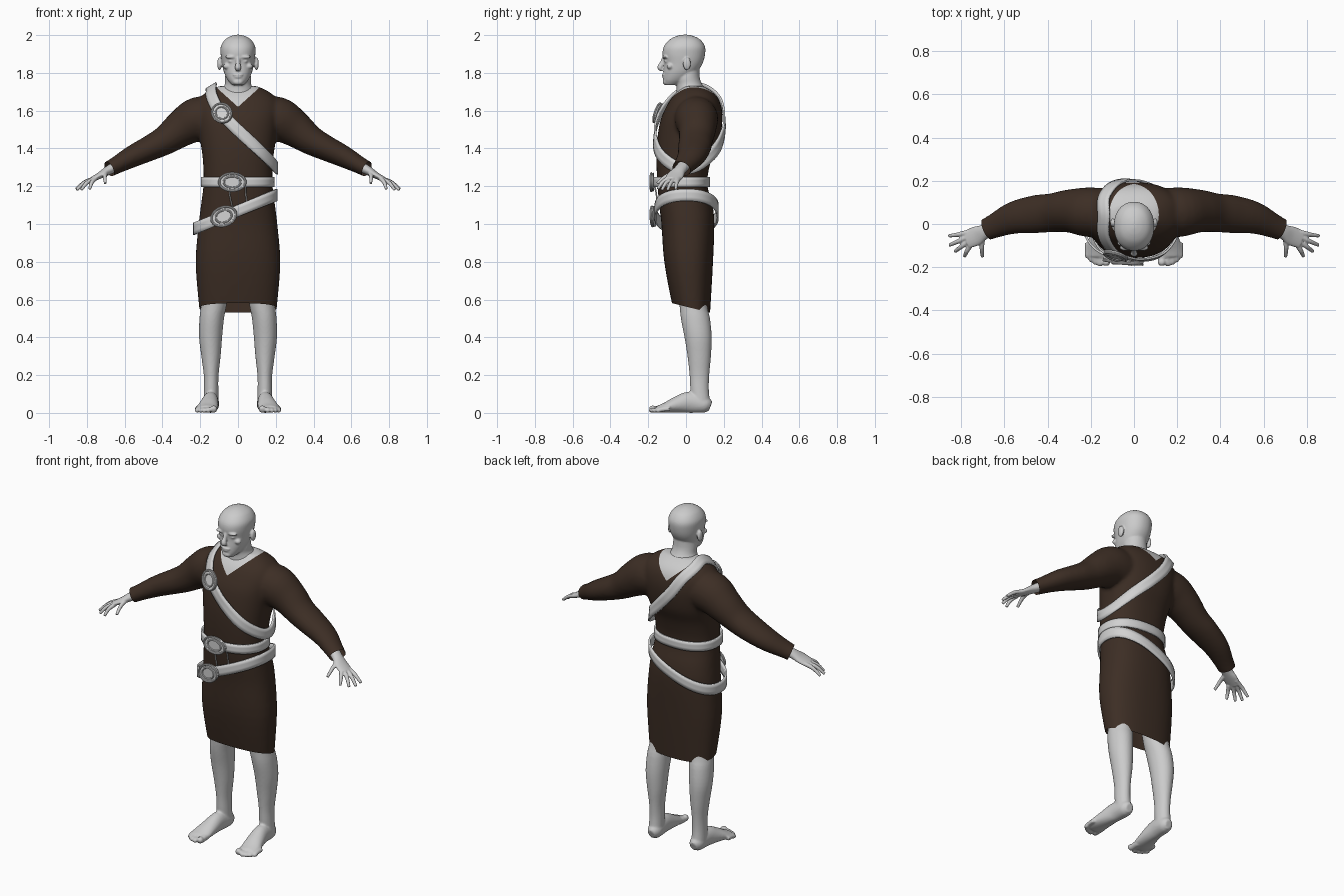
import bpy, bmesh, math
from mathutils import Vector, Matrix

if "Cube" in bpy.data.objects:
    bpy.data.objects.remove(bpy.data.objects["Cube"])

def mat(name, c):
    m = bpy.data.materials.new(name)
    m.diffuse_color = (*c, 1)
    m.use_nodes = True
    m.node_tree.nodes["Principled BSDF"].inputs["Base Color"].default_value = m.diffuse_color
    return m

BROWN = mat("brown cloth", (0.046, 0.027, 0.018))
SKIN = mat("grey skin", (0.6, 0.6, 0.6))
STRAP = mat("pale strap", (0.64, 0.64, 0.64))
UP = Vector((0, 0, 1))

def smooth_pts(pts, sub=4, closed=False):
    """Catmull-Rom through tuples of any length."""
    n, out = len(pts), []
    get = (lambda i: pts[i % n]) if closed else (lambda i: pts[max(0, min(n - 1, i))])
    for i in range(n if closed else n - 1):
        p = [get(i + k) for k in (-1, 0, 1, 2)]
        for s in range(sub):
            t = s / sub
            out.append(tuple(b + .5 * t * (c - a + t * (2*a - 5*b + 4*c - d + t * (3*(b - c) + d - a)))
                             for a, b, c, d in zip(*p)))
    return out if closed else out + [pts[-1]]

def oval(t, e):
    c, s = math.cos(t), math.sin(t)
    return math.copysign(abs(c) ** (2 / e), c), math.copysign(abs(s) ** (2 / e), s)

def loft(bm, pts, ref=(1, 0, 0), axis=None, n=32, e=2.0, sub=4):
    """Capped tube through (x, y, z, radius along ref, radius across)."""
    pts, rings = smooth_pts(pts, sub), []
    for i, p in enumerate(pts):
        t = axis or (Vector(pts[min(i + 1, len(pts) - 1)][:3]) - Vector(pts[max(i - 1, 0)][:3])).normalized()
        r = Vector(ref)
        a = (r - t * r.dot(t)).normalized()
        b = t.cross(a)
        ring = []
        for k in range(n):
            u, v = oval(2 * math.pi * k / n, e)
            ring.append(bm.verts.new(Vector(p[:3]) + a * p[3] * u + b * p[4] * v))
        rings.append(ring)
    for r0, r1 in zip(rings, rings[1:]):
        for k in range(n):
            bm.faces.new((r0[k], r0[(k + 1) % n], r1[(k + 1) % n], r1[k]))
    bm.faces.new(rings[0][::-1])
    bm.faces.new(rings[-1])

def upright(bm, rows, e=2.0):
    """Vertical loft from (z, half width, front y, back y)."""
    loft(bm, [(0, (f + b) / 2, z, w, (b - f) / 2) for z, w, f, b in rows], axis=UP, n=48, e=e)

def ball(bm, c, r):
    bmesh.ops.create_uvsphere(bm, u_segments=20, v_segments=14, radius=1,
                              matrix=Matrix.Translation(c) @ Matrix.Diagonal((*r, 1)))

def make(name, bm, mats):
    bmesh.ops.recalc_face_normals(bm, faces=bm.faces)
    me = bpy.data.meshes.new(name)
    bm.to_mesh(me)
    bm.free()
    for m in mats:
        me.materials.append(m)
    me.shade_smooth()
    ob = bpy.data.objects.new(name, me)
    bpy.context.collection.objects.link(ob)
    return ob

def fuse(ob, voxel, iters):
    """Merge overlapping pieces into one smooth skin."""
    m = ob.modifiers.new("fuse", 'REMESH')
    m.mode, m.voxel_size, m.use_smooth_shade = 'VOXEL', voxel, True
    s = ob.modifiers.new("relax", 'SMOOTH')
    s.factor, s.iterations = 0.5, iters
    mats = list(ob.data.materials)
    me = bpy.data.meshes.new_from_object(ob.evaluated_get(bpy.context.evaluated_depsgraph_get()))
    ob.modifiers.clear()
    ob.data = me
    me.materials.clear()
    for x in mats:
        me.materials.append(x)
    return ob

# --- robe: torso, skirt and sleeves
bm = bmesh.new()
upright(bm, [(.42, .19, -.03, .12), (.57, .207, -.072, .13), (.8, .224, -.115, .143), (1.0, .208, -.13, .15),
             (1.1, .196, -.142, .14), (1.22, .182, -.152, .112), (1.35, .187, -.157, .137),
             (1.45, .202, -.152, .178), (1.55, .217, -.135, .193), (1.62, .222, -.105, .187),
             (1.67, .2, -.075, .168), (1.705, .155, -.04, .135), (1.73, .1, -.01, .09)], e=2.4)
for s in (1, -1):
    loft(bm, [(s * x, y, z, a, b) for x, y, z, a, b in (
        (.1, .05, 1.56, .11, .11), (.21, .055, 1.555, .115, .118), (.30, .06, 1.505, .1, .098),
        (.38, .052, 1.447, .09, .079), (.46, .045, 1.405, .088, .068), (.56, .028, 1.357, .075, .058),
        (.66, -.015, 1.303, .055, .044), (.76, -.06, 1.25, .045, .04))], ref=(0, 1, 0))
robe = fuse(make("robe", bm, [BROWN, SKIN]), .011, 5)
bm = bmesh.new()
bm.from_mesh(robe.data)

def cut(co, no, clear):
    bmesh.ops.bisect_plane(bm, geom=bm.verts[:] + bm.edges[:] + bm.faces[:], plane_co=co, plane_no=no,
                           clear_outer=clear)
cut((0, -.07, .58), (0, -.25, -1), True)          # slanted hem
for s in (1, -1):
    cut((s * .68, -.03, 1.293), (s * .84, -.4, -.42), True)   # cuffs
    cut((0, 0, 1.62), (s * -.9, 0, 1), False)     # V neckline
for f in bm.faces:
    c = f.calc_center_median()
    f.material_index = int(c.z > 1.62 + .9 * abs(c.x))
    f.smooth = True
bm.to_mesh(robe.data)
bm.free()

# --- head and neck
bm = bmesh.new()
upright(bm, [(1.62, .1, -.06, .13), (1.70, .086, -.05, .11), (1.74, .07, -.052, .085),
             (1.78, .068, -.06, .072), (1.85, .06, -.05, .07)])
upright(bm, [(1.735, .03, -.113, -.04), (1.76, .053, -.12, .01), (1.80, .073, -.119, .055), (1.85, .085, -.116, .088),
             (1.90, .092, -.124, .101), (1.94, .091, -.117, .1), (1.975, .07, -.088, .077),
             (1.994, .04, -.053, .042), (2.002, .01, -.02, .01)], e=2.15)
loft(bm, [(0, -.112, 1.885, .01, .012), (0, -.126, 1.85, .012, .014), (0, -.138, 1.828, .017, .014),
          (0, -.124, 1.814, .012, .008)], n=16)
ball(bm, (0, -.117, 1.79), (.027, .011, .006))
ball(bm, (0, -.116, 1.778), (.022, .011, .006))
ball(bm, (0, -.108, 1.752), (.028, .016, .016))
for s in (1, -1):
    ball(bm, (s * .036, -.109, 1.884), (.032, .016, .009))
    ball(bm, (s * .036, -.098, 1.862), (.016, .017, .009))
    ball(bm, (s * .058, -.085, 1.835), (.02, .018, .016))
    ball(bm, (s * .098, .005, 1.848), (.012, .021, .034))
fuse(make("head", bm, [SKIN]), .005, 2)

# --- legs with feet, hands
for s, side in ((1, "left"), (-1, "right")):
    flip = lambda rows: [(s * r[0], *r[1:]) for r in rows]
    bm = bmesh.new()
    loft(bm, flip([(.105, .02, .85, .08, .08), (.125, .035, .6, .069, .072), (.139, .05, .5, .065, .077),
                   (.145, .064, .4, .061, .072), (.143, .07, .3, .051, .062), (.142, .071, .2, .039, .052),
                   (.142, .072, .12, .038, .049), (.142, .08, .04, .04, .05)]), axis=UP)
    loft(bm, flip([(.14, .13, .035, .022, .026), (.14, .1, .044, .04, .044), (.145, .02, .056, .042, .056),
                   (.153, -.05, .043, .05, .043), (.163, -.11, .027, .056, .027), (.167, -.15, .02, .048, .018)]))
    for x, y, r in ((.129, -.178, .02), (.157, -.182, .014), (.179, -.175, .013), (.198, -.163, .013), (.216, -.145, .013)):
        loft(bm, flip([(x, y + .06, .022, r, r), (x, y + .015, .018, r * .9, r * .9), (x, y, r, r, r),
                       (x, y - .014, r * .8, r * .6, r * .6)]), n=12)
    fuse(make(side + " leg", bm, [SKIN]), .006, 3)

    bm = bmesh.new()
    loft(bm, flip([(.64, -.01, 1.31, .034, .028), (.69, -.035, 1.282, .034, .024), (.73, -.055, 1.258, .045, .018),
                   (.775, -.072, 1.235, .042, .013)]), ref=(0, 1, 0), n=20)
    for base, tip in (((.755, -.035, 1.243), (.858, -.055, 1.185)), ((.765, -.056, 1.24), (.855, -.098, 1.18)),
                      ((.765, -.078, 1.238), (.83, -.128, 1.18)), ((.755, -.094, 1.24), (.785, -.15, 1.185)),
                      ((.70, -.06, 1.27), (.702, -.152, 1.215))):
        mid = [(p + q) / 2 + o for p, q, o in zip(base, tip, (.004, -.003, .008))]
        loft(bm, flip([(*base, .013, .012), (*mid, .011, .011), (*tip, .008, .008)]), ref=(0, 1, 0), n=12)
    fuse(make(side + " hand", bm, [SKIN]), .004, 2)

# --- straps
def strap(name, centres, widths):
    """Closed band; each centre has a vector to its upper edge."""
    bm = bmesh.new()
    rows = [[bm.verts.new(Vector(c) + w * k) for k in (-1, -.33, .33, 1)] for c, w in zip(centres, widths)]
    for r0, r1 in zip(rows, rows[1:] + rows[:1]):
        for k in range(3):
            bm.faces.new((r0[k], r1[k], r1[k + 1], r0[k + 1]))
    ob = make(name, bm, [STRAP])
    w = ob.modifiers.new("lie on robe", 'SHRINKWRAP')
    w.target, w.wrap_mode, w.offset = robe, 'OUTSIDE', .006
    t = ob.modifiers.new("thickness", 'SOLIDIFY')
    t.thickness, t.offset = .01, 0

def belt(name, cx, rx, front, back, z, slope, half):
    pts = []
    for k in range(72):
        u, v = oval(2 * math.pi * k / 72, 2.3)
        x = cx + rx * u
        pts.append((x, (front + back) / 2 + (back - front) / 2 * v, z + slope * x))
    strap(name, pts, [UP * half] * 72)

belt("waist belt", -.003, .188, -.168, .122, 1.222, 0, .027)
belt("hip belt", -.014, .218, -.162, .168, 1.07, .41, .032)
path = smooth_pts([(-.14, .04, 1.73), (-.14, -.055, 1.68), (-.10, -.125, 1.60), (-.03, -.158, 1.525), (.05, -.165, 1.45),
                   (.125, -.145, 1.38), (.18, -.09, 1.325), (.207, -.02, 1.295), (.195, .06, 1.31),
                   (.13, .15, 1.385), (.04, .195, 1.475), (-.04, .203, 1.565), (-.10, .18, 1.655), (-.14, .12, 1.71)],
                  5, True)
ups = []
for i, p in enumerate(path):
    t = Vector(path[(i + 1) % len(path)]) - Vector(path[i - 1])
    out = Vector((p[0], p[1] - .03, max(0, p[2] - 1.5)))
    ups.append(out.cross(t).normalized() * .031)
strap("shoulder strap", path, ups)

# --- oval buckles: plate, rim and inner ring
def buckle(name, loc, out, w, h, roll=0):
    bm = bmesh.new()
    bmesh.ops.create_cone(bm, cap_ends=True, segments=40, radius1=1, radius2=.94, depth=.012)
    for rad, r in ((.93, .006), (.6, .005)):
        rings = []
        for k in range(40):
            a = 2 * math.pi * k / 40
            rings.append([bm.verts.new((math.cos(a) * (rad + r * math.cos(b) / w), math.sin(a) * (rad + r * math.cos(b) / h),
                                        .006 + r * math.sin(b))) for b in [math.pi * j / 4 for j in range(8)]])
        for r0, r1 in zip(rings, rings[1:] + rings[:1]):
            for j in range(8):
                bm.faces.new((r0[j], r1[j], r1[(j + 1) % 8], r0[(j + 1) % 8]))
    rot = Vector(out).to_track_quat('Z', 'Y').to_matrix().to_4x4()
    bmesh.ops.transform(bm, verts=bm.verts, matrix=Matrix.Translation(loc) @ rot @ Matrix.Rotation(roll, 4, 'Z')
                        @ Matrix.Diagonal((w, h, 1, 1)))
    ob = make(name, bm, [STRAP])
    ob.data.set_sharp_from_angle(angle=math.radians(35))

buckle("shoulder buckle", (-.085, -.147, 1.587), (-.25, -1, .3), .06, .052, -.7)
buckle("waist buckle", (-.03, -.178, 1.222), (-.05, -1, 0), .075, .05)
buckle("hip buckle", (-.075, -.172, 1.04), (-.15, -1, 0), .073, .053, .35)

# --- thin laces between the belts
for i, (x0, x1) in enumerate(((-.045, -.03), (.04, .05))):
    bm = bmesh.new()
    loft(bm, [(x0, -.166, 1.2, .004, .004), (x0 + .002, -.156, 1.15, .004, .004), (x1, -.158, 1.09, .004, .004)], n=8)
    make(f"lace {i + 1}", bm, [STRAP])
